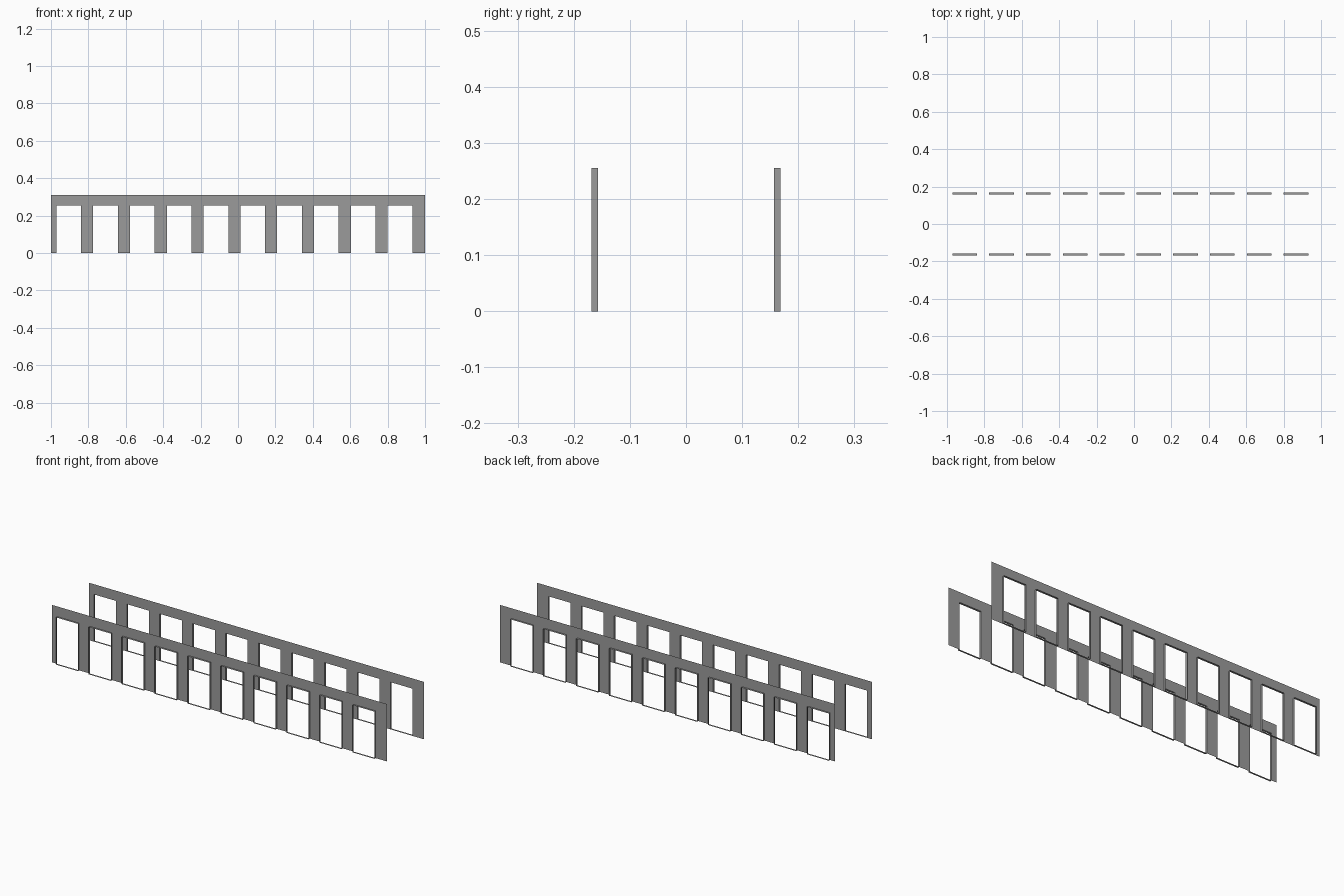
import bpy
import bmesh

cube = bpy.data.objects.get("Cube")
if cube:
    bpy.data.objects.remove(cube)

# Layout of the arcade
COUNT = 10
PITCH = 0.1968
FIRST = -0.971
OPEN_W = 0.132
OPEN_H = 0.255
WALL_H = 0.31
INNER_Y = 0.157
OUTER_Y = 0.168

grey = bpy.data.materials.new("plain grey")
grey.use_nodes = True
colour = (0.33, 0.33, 0.33, 1)
grey.diffuse_color = colour
grey.node_tree.nodes["Principled BSDF"].inputs["Base Color"].default_value = colour

openings = [(FIRST + i * PITCH, FIRST + i * PITCH + OPEN_W) for i in range(COUNT)]


def make_object(name, bm):
    bmesh.ops.remove_doubles(bm, verts=bm.verts, dist=0.0001)
    mesh = bpy.data.meshes.new(name)
    bm.to_mesh(mesh)
    bm.free()
    mesh.materials.append(grey)
    obj = bpy.data.objects.new(name, mesh)
    bpy.context.collection.objects.link(obj)


def quad(bm, points, flip):
    verts = [bm.verts.new(p) for p in points]
    bm.faces.new(verts[::-1] if flip else verts)


def build_side(label, side):
    y, out = side * INNER_Y, side * OUTER_Y
    flip = side > 0

    # Thin wall sheet: piers between openings and a lintel band above
    bm = bmesh.new()
    edges = [-1] + [x for pair in openings for x in pair] + [1]
    for i, (a, b) in enumerate(zip(edges, edges[1:])):
        levels = [(OPEN_H, WALL_H)]
        if i % 2 == 0:
            levels.append((0, OPEN_H))
        for low, high in levels:
            quad(bm, [(a, y, low), (b, y, low), (b, y, high), (a, y, high)], flip)
    make_object(label + "_wall", bm)

    # Lining of each opening: sill, jambs and head
    bm = bmesh.new()
    for a, b in openings:
        loop = [(a, 0), (b, 0), (b, OPEN_H), (a, OPEN_H)]
        for (xa, za), (xb, zb) in zip(loop, loop[1:] + loop[:1]):
            quad(bm, [(xa, out, za), (xb, out, zb), (xb, y, zb), (xa, y, za)], flip)
    make_object(label + "_opening_linings", bm)


build_side("front", -1)
build_side("back", 1)
